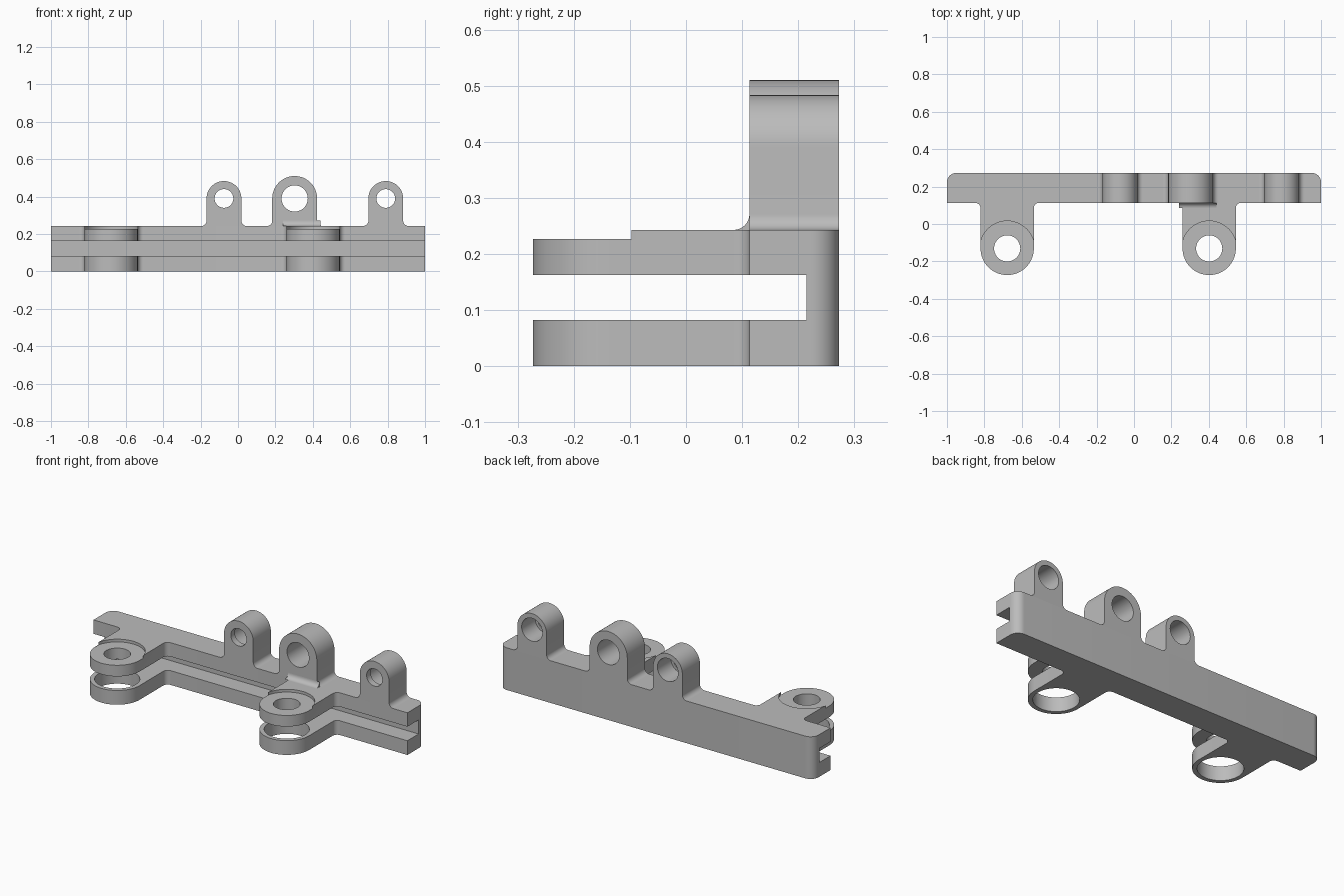
import bpy, bmesh
from math import cos, sin, radians

cube = bpy.data.objects.get("Cube")
if cube:
    bpy.data.objects.remove(cube)

FRONT, BACK = 0.113, 0.273        # bar depth
TOP = 0.243                       # bar height
EAR_Y, EAR_R = -0.1305, 0.1425    # clevis ears
EARS = {"right": -0.678, "left": 0.402}
FILLET = 0.028

grey = bpy.data.materials.new("plain grey")
grey.use_nodes = True
grey.diffuse_color = (0.5, 0.5, 0.5, 1)
grey.node_tree.nodes["Principled BSDF"].inputs["Base Color"].default_value = grey.diffuse_color


def arc(cx, cy, r, start, end, n=10):
    angles = [radians(start + (end - start) * i / n) for i in range(n + 1)]
    return [(cx + r * cos(a), cy + r * sin(a)) for a in angles]


def prism(name, outline, low, high, axis):
    """Extrude a 2D outline along an axis."""
    place = {"x": lambda p, d: (d, p[0], p[1]),
             "y": lambda p, d: (p[0], d, p[1]),
             "z": lambda p, d: (p[0], p[1], d)}[axis]
    bm = bmesh.new()
    ends = [[bm.verts.new(place(p, d)) for p in outline] for d in (low, high)]
    for ring in ends:
        bm.faces.new(ring)
    for i in range(len(outline)):
        j = (i + 1) % len(outline)
        bm.faces.new((ends[0][i], ends[0][j], ends[1][j], ends[1][i]))
    bmesh.ops.recalc_face_normals(bm, faces=bm.faces)
    mesh = bpy.data.meshes.new(name)
    bm.to_mesh(mesh)
    bm.free()
    mesh.materials.append(grey)
    obj = bpy.data.objects.new(name, mesh)
    bpy.context.collection.objects.link(obj)
    return obj


def disc(cx, cy, r):
    return arc(cx, cy, r, 0, 360, 48)[:-1]


def activate(obj):
    bpy.ops.object.select_all(action="DESELECT")
    obj.select_set(True)
    bpy.context.view_layer.objects.active = obj


def cut(obj, outline, low, high, axis):
    cutter = prism("cutter", outline, low, high, axis)
    cutter.hide_render = True
    mod = obj.modifiers.new("cut", "BOOLEAN")
    mod.operation, mod.solver, mod.object = "DIFFERENCE", "EXACT", cutter
    activate(obj)
    bpy.ops.object.modifier_apply(modifier=mod.name)
    bpy.data.objects.remove(cutter)


def smooth(obj):
    activate(obj)
    bpy.ops.object.shade_smooth_by_angle(angle=radians(30))


# Slotted bar with two pairs of rounded ears
plan = [(-1, FRONT)]
for x in EARS.values():
    reach = EAR_R + FILLET
    plan += arc(x - reach, FRONT - FILLET, FILLET, 90, 0)
    plan += arc(x, EAR_Y, EAR_R, 180, 360, 32)
    plan += arc(x + reach, FRONT - FILLET, FILLET, 180, 90)
plan += [(1, FRONT)]
plan += arc(0.95, BACK - 0.05, 0.05, 0, 90) + arc(-0.95, BACK - 0.05, 0.05, 90, 180)
bar = prism("slotted_bar", plan, 0, TOP, "z")

slot = [(-0.5, 0.082), (0.215, 0.082), (0.215, 0.163), (-0.5, 0.163)]
cut(bar, slot, -1.2, 1.2, "x")
for x in EARS.values():
    cut(bar, disc(x, EAR_Y, 0.07), 0.12, 0.4, "z")       # upper ear hole
    cut(bar, disc(x, EAR_Y, 0.118), -0.1, 0.12, "z")     # lower ear hole
    cut(bar, disc(x, EAR_Y, 0.1465), 0.227, 0.4, "z")    # shallow seat
smooth(bar)


# Upright lugs with flared feet
def lug(name, x, r, hole, bore=None):
    z = 0.39
    reach = r + FILLET
    outline = arc(x - reach, TOP + FILLET, FILLET, 270, 360)
    outline += arc(x, z, r, 180, 0, 32)
    outline += arc(x + reach, TOP + FILLET, FILLET, 180, 270)
    obj = prism(name, outline, FRONT, BACK, "y")
    cut(obj, disc(x, z, hole), 0, 0.4, "y")
    if bore:
        cut(obj, disc(x, z, bore), 0.15, 0.4, "y")
    smooth(obj)


lug("right_lug", -0.075, 0.093, 0.05, 0.066)
lug("middle_lug", 0.303, 0.12, 0.07)
lug("left_lug", 0.79, 0.093, 0.05, 0.066)

# Concave fillet between middle lug and ear
web = [(FRONT, TOP)] + arc(FRONT - FILLET, TOP + FILLET, FILLET, 270, 360)
smooth(prism("lug_fillet", web, 0.24, 0.44, "x"))
